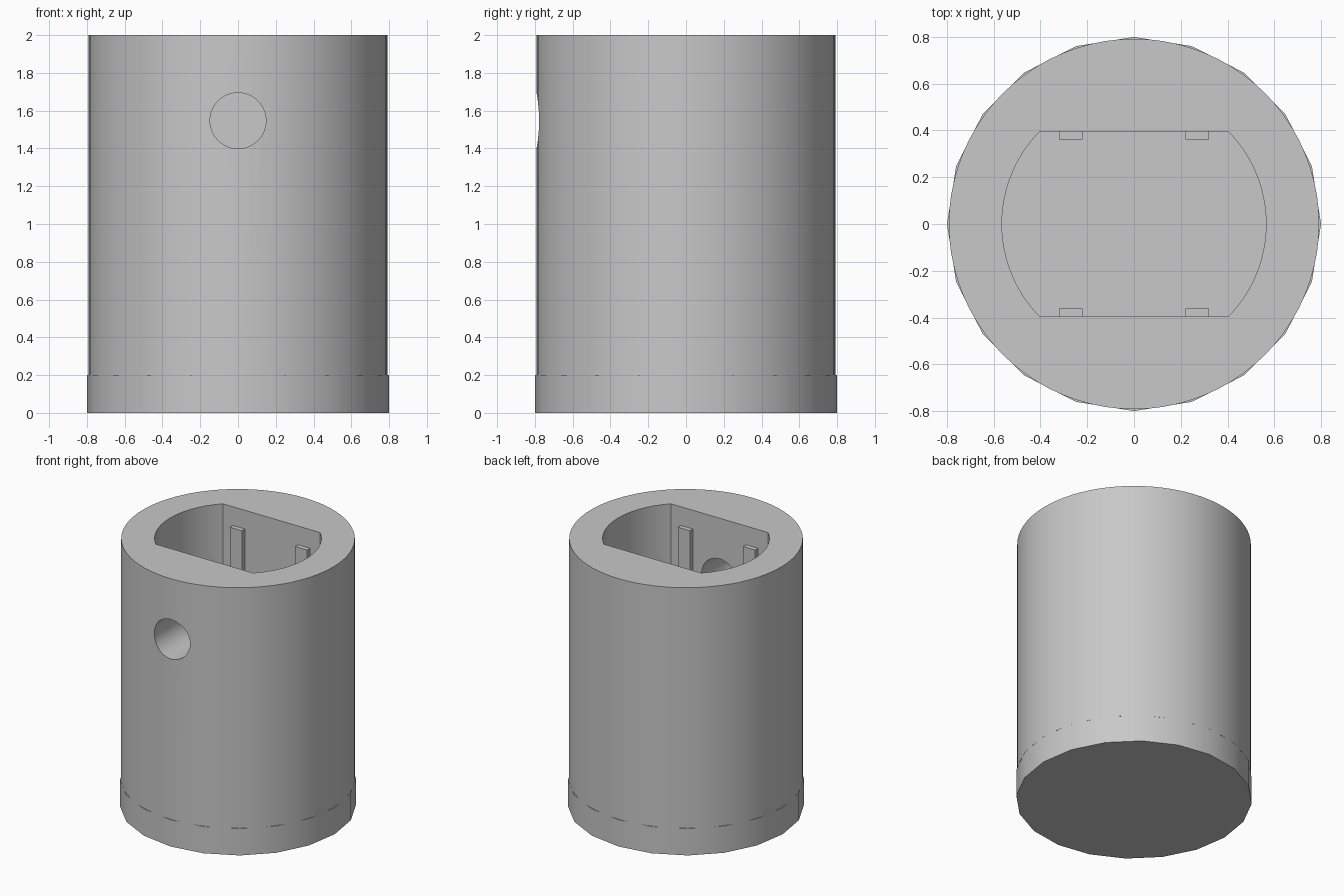
import bpy, bmesh, math

old = bpy.data.objects.get("Cube")
if old:
    bpy.data.objects.remove(old, do_unlink=True)

HEIGHT, FLOOR = 2.0, 0.2
SHAFT_R, BASE_R = 0.792, 0.8
BORE_R, FLAT_Y = 0.565, 0.396

grey = bpy.data.materials.new("plain grey")
grey.use_nodes = True
grey.diffuse_color = (0.58, 0.58, 0.58, 1)
grey.node_tree.nodes["Principled BSDF"].inputs["Base Color"].default_value = grey.diffuse_color


def arc(radius, start, end, steps):
    angles = [start + (end - start) * i / steps for i in range(steps + 1)]
    return [(radius * math.cos(a), radius * math.sin(a)) for a in angles]


def prism(name, outline, low, high):
    """Extrude a closed xy outline from low to high."""
    bm = bmesh.new()
    face = bm.faces.new([bm.verts.new((x, y, low)) for x, y in outline])
    top = bmesh.ops.extrude_face_region(bm, geom=[face])["geom"]
    verts = [v for v in top if isinstance(v, bmesh.types.BMVert)]
    bmesh.ops.translate(bm, verts=verts, vec=(0, 0, high - low))
    bmesh.ops.recalc_face_normals(bm, faces=bm.faces)
    mesh = bpy.data.meshes.new(name)
    bm.to_mesh(mesh)
    bm.free()
    mesh.materials.append(grey)
    obj = bpy.data.objects.new(name, mesh)
    bpy.context.collection.objects.link(obj)
    return obj


def select_only(obj):
    bpy.ops.object.select_all(action="DESELECT")
    obj.select_set(True)
    bpy.context.view_layer.objects.active = obj


def cut(target, cutter):
    cutter.hide_render = True
    mod = target.modifiers.new("cut", "BOOLEAN")
    mod.operation = "DIFFERENCE"
    mod.solver = "EXACT"
    mod.object = cutter
    select_only(target)
    bpy.ops.object.modifier_apply(modifier=mod.name)
    bpy.data.objects.remove(cutter, do_unlink=True)


def circle(radius, sides):
    return arc(radius, 0, math.tau, sides)[:-1]


# Twenty-sided base, which also closes the cavity
base = prism("base", circle(BASE_R, 20), 0, FLOOR)

# Round shaft
shaft = prism("shaft", circle(SHAFT_R, 80), FLOOR, HEIGHT)

# Cavity with two round sides and two flat sides
t = math.asin(FLAT_Y / BORE_R)
bore = arc(BORE_R, -t, t, 24) + arc(BORE_R, math.pi - t, math.pi + t, 24)
cut(shaft, prism("cavity_cutter", bore, FLOOR - 0.1, HEIGHT + 0.1))

# Round hole through the front wall
hole = prism("hole_cutter", circle(0.148, 48), 0.2, 1.0)
hole.rotation_euler.x = math.pi / 2
hole.location.z = 1.547
bpy.context.view_layer.update()
cut(shaft, hole)

# Guide ribs on the flat walls
for side, sx in (("left", 1), ("right", -1)):
    for end, sy in (("front", -1), ("back", 1)):
        xs = (sx * 0.22, sx * 0.32)
        ys = (sy * (FLAT_Y - 0.035), sy * (FLAT_Y + 0.01))
        corners = [(xs[0], ys[0]), (xs[1], ys[0]), (xs[1], ys[1]), (xs[0], ys[1])]
        prism(f"guide_rib_{end}_{side}", corners, FLOOR, 1.86)

for obj in (base, shaft):
    select_only(obj)
    bpy.ops.object.shade_smooth_by_angle(angle=math.radians(30))
